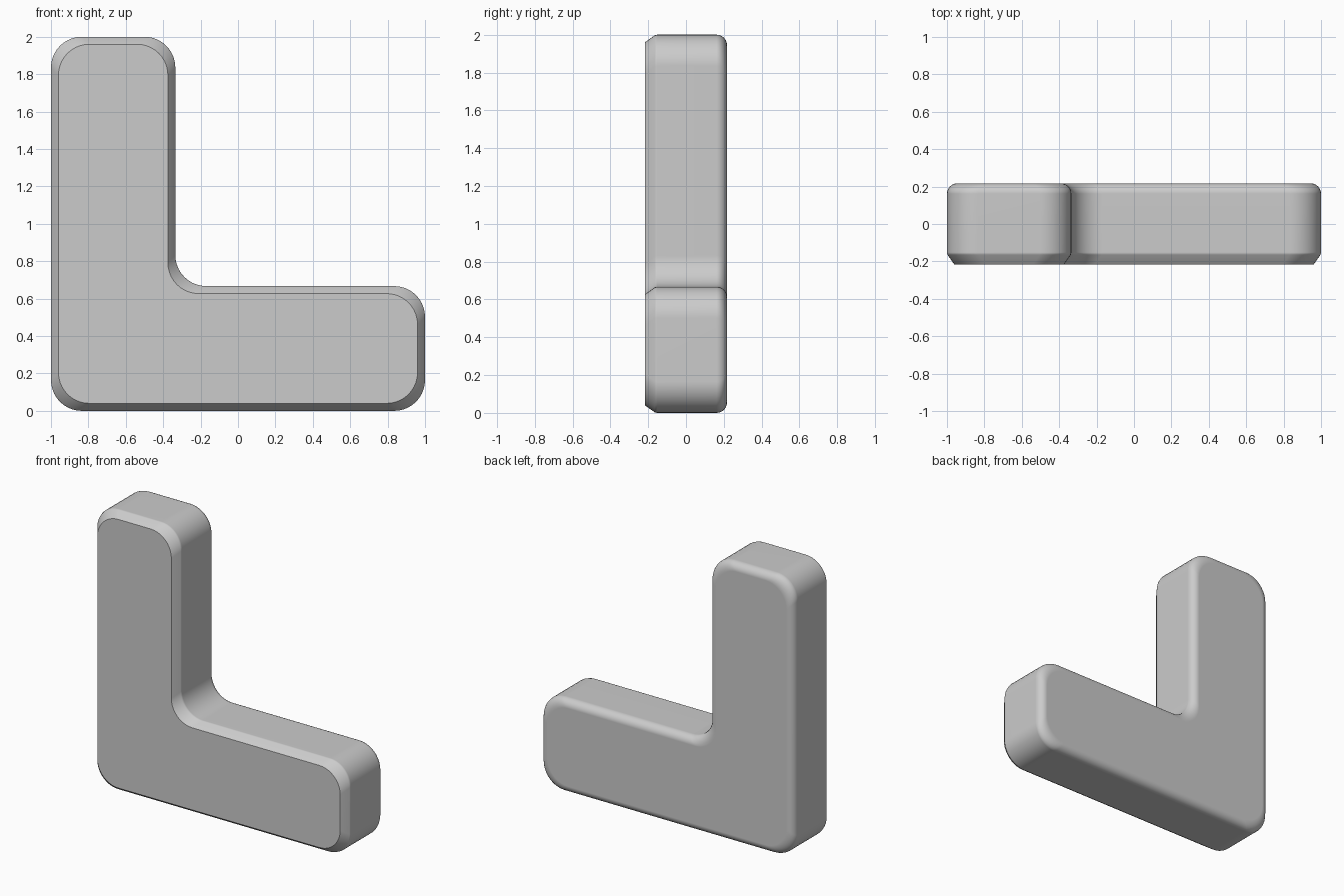
import bpy, bmesh, math
from mathutils import Vector

if "Cube" in bpy.data.objects:
    bpy.data.objects.remove(bpy.data.objects["Cube"])

LEFT, RIGHT, TOP = -1.0, 1.0, 2.0
ARM_X, ARM_Z = -0.335, 0.667
HALF, FILLET, CORNER, STEPS = 0.217, 0.055, 0.165, 10


def rounded_l(i):
    """Rounded L outline, inset by i, as (x, z) points."""
    pts = [Vector(p) for p in (
        (LEFT + i, i), (RIGHT - i, i), (RIGHT - i, ARM_Z - i),
        (ARM_X - i, ARM_Z - i), (ARM_X - i, TOP - i), (LEFT + i, TOP - i))]
    out = []
    for k, p in enumerate(pts):
        d1 = (pts[k - 1] - p).normalized()
        d2 = (pts[(k + 1) % len(pts)] - p).normalized()
        c = p + CORNER * (d1 + d2)
        for s in range(STEPS + 1):
            t = math.pi / 2 * s / STEPS
            out.append(c - CORNER * (d2 * math.cos(t) + d1 * math.sin(t)))
    return out


# Edge section (y, inset): front chamfer, straight wall, rounded back edge
section = [(-HALF, 0.040), (-HALF + 0.008, 0.034), (-0.165, 0.003), (-0.152, 0.0)]
for s in range(7):
    a = math.pi / 2 * s / 6
    section.append((HALF - FILLET + FILLET * math.sin(a), FILLET * (1 - math.cos(a))))

# Loft the outline through the section and cap both ends
bm = bmesh.new()
rings = [[bm.verts.new((p.x, y, p.y)) for p in rounded_l(i)] for y, i in section]
n = len(rings[0])
for a, b in zip(rings, rings[1:]):
    for k in range(n):
        j = (k + 1) % n
        bm.faces.new((a[k], a[j], b[j], b[k]))
bm.faces.new(rings[0])
bm.faces.new(rings[-1])
bmesh.ops.recalc_face_normals(bm, faces=bm.faces[:])

mesh = bpy.data.meshes.new("l_block")
bm.to_mesh(mesh)
bm.free()
block = bpy.data.objects.new("l_block", mesh)
bpy.context.collection.objects.link(block)

# Smooth shading with flat main faces
bpy.context.view_layer.objects.active = block
block.select_set(True)
bpy.ops.object.shade_smooth_by_angle(angle=math.radians(30))
weighted = block.modifiers.new("weighted_normals", 'WEIGHTED_NORMAL')
weighted.keep_sharp = True
